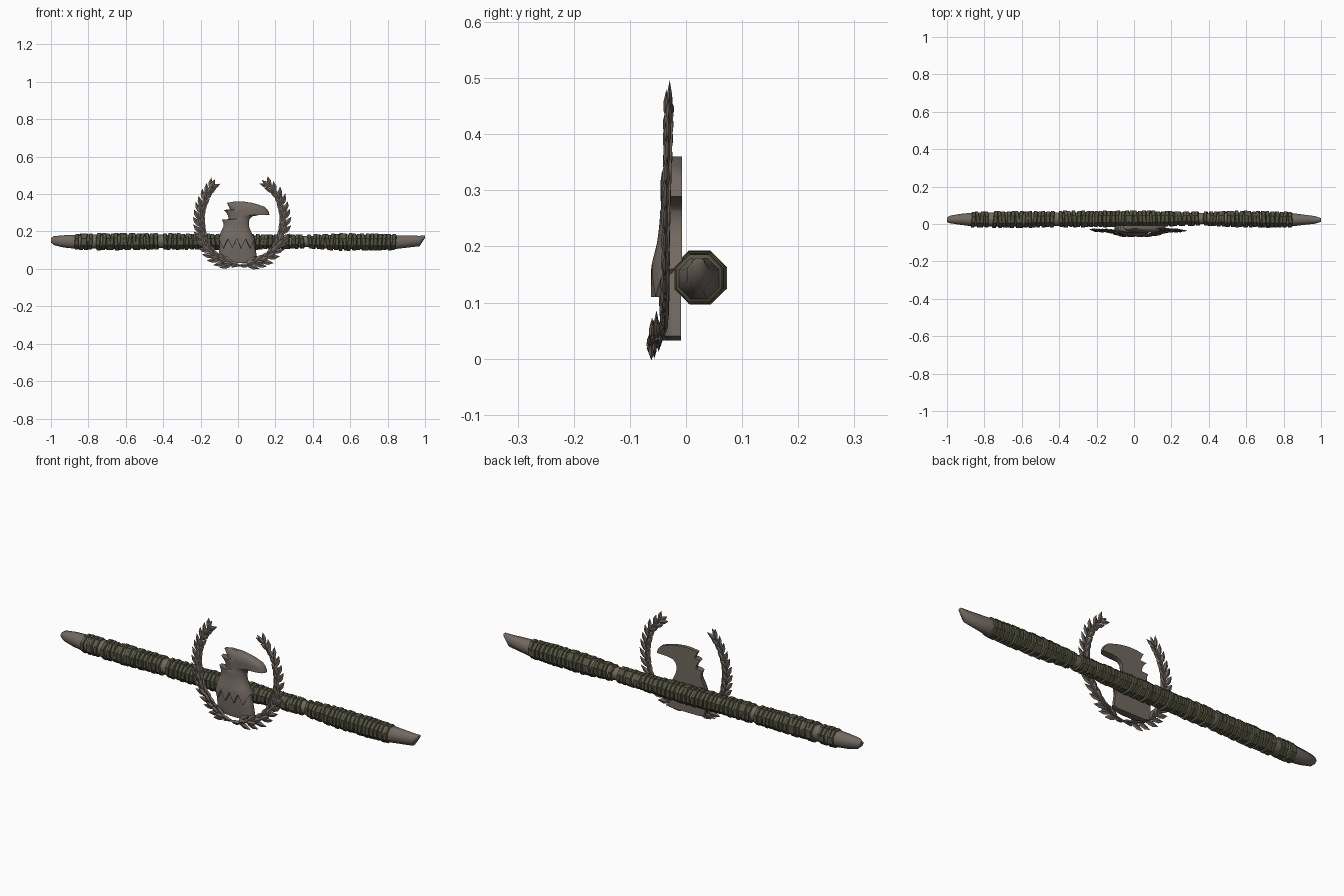
import bpy, bmesh, math, random
from mathutils import Vector

if "Cube" in bpy.data.objects:
    bpy.data.objects.remove(bpy.data.objects["Cube"])
random.seed(4)

def material(name, rgb):
    m = bpy.data.materials.new(name)
    m.diffuse_color = (*rgb, 1)
    m.use_nodes = True
    m.node_tree.nodes["Principled BSDF"].inputs["Base Color"].default_value = m.diffuse_color
    return m

METAL = material("grey brown metal", (0.165, 0.138, 0.118))
WRAP = material("olive wrap", (0.088, 0.088, 0.052))

def finish(bm, name, mat, angle=None):
    bmesh.ops.recalc_face_normals(bm, faces=bm.faces)
    me = bpy.data.meshes.new(name)
    bm.to_mesh(me)
    bm.free()
    ob = bpy.data.objects.new(name, me)
    bpy.context.collection.objects.link(ob)
    me.materials.append(mat)
    if angle:
        bpy.ops.object.select_all(action='DESELECT')
        ob.select_set(True)
        bpy.context.view_layer.objects.active = ob
        bpy.ops.object.shade_smooth_by_angle(angle=math.radians(angle))
    return ob

def loft(bm, loops, caps=True, ring=False):
    rows = [[bm.verts.new(p) for p in lp] for lp in loops]
    n = len(rows[0])
    pairs = list(zip(rows, rows[1:])) + ([(rows[-1], rows[0])] if ring else [])
    for a, b in pairs:
        for i in range(n):
            j = (i + 1) % n
            bm.faces.new((a[i], a[j], b[j], b[i]))
    if caps and not ring:
        bm.faces.new(rows[0])
        bm.faces.new(rows[-1])

# octagonal pole: x, centre y, centre z, half depth, half height
POLE = [(-1, .023, .153, .012, .012), (-.985, .024, .151, .02, .024), (-.93, .025, .147, .029, .033),
        (-.87, .024, .145, .036, .037), (-.6, .024, .146, .038, .039), (-.42, .026, .147, .036, .036),
        (0, .027, .143, .038, .036), (.37, .029, .146, .030, .030), (.55, .026, .144, .037, .039),
        (.84, .023, .143, .036, .037), (.97, .022, .149, .02, .028), (1, .022, .172, .010, .007)]

def pole_at(x):
    for a, b in zip(POLE, POLE[1:]):
        if x <= b[0]:
            t = (x - a[0]) / (b[0] - a[0])
            return [p + (q - p) * t for p, q in zip(a, b)]
    return POLE[-1]

def octagon(row, grow=0, dx=0, tilt=0, phase=0):
    x, yc, zc, ry, rz = row
    out = []
    for k in range(8):
        a = math.pi / 8 + k * math.pi / 4
        out.append((x + dx + tilt * math.sin(a + phase),
                    yc + (ry + grow) * 1.08 * math.cos(a), zc + (rz + grow) * 1.08 * math.sin(a)))
    return out

bm = bmesh.new()
loft(bm, [octagon(r) for r in POLE])
finish(bm, "pole", METAL, 50)

# wrapped bands, slightly tilted, with a few bare gaps
bm = bmesh.new()
x = -.86
while x < .835:
    if min(abs(x - g) for g in (-.775, -.42, .37)) > .012:
        row = pole_at(x)
        w = random.uniform(.021, .026)
        h = random.uniform(.005, .009)
        t, ph = random.uniform(.002, .007), random.uniform(0, 6.28)
        loft(bm, [octagon(row, g, d * w, t, ph) for d, g in
                  ((-.5, -.002), (-.33, h), (.33, h), (.5, -.002))], ring=True)
    x += .0235
finish(bm, "grip_wrap", WRAP, 30)

# eagle relief slices: z, left x, right x, front y
N = 24
def slice_loop(row, back, edge=-.023, zfun=None):
    z, xl, xr, yf = row
    pts = []
    for i in range(N + 1):
        t = i / N
        x = xl + (xr - xl) * t
        d = min(1, min(x - xl, xr - x) / .065)
        y = edge + (yf - edge) * math.sqrt(max(0, 1 - (1 - d) ** 2))
        pts.append((x, y, zfun(t) if zfun else z))
    zb = [zfun(0), zfun(1)] if zfun else [z, z]
    return [(xl, back, zb[0])] + pts + [(xr, back, zb[1])]

HEAD = [(.360, -.02, .03, -.026), (.353, -.06, .075, -.032), (.345, -.055, .105, -.038),
        (.332, -.048, .143, -.043), (.318, -.043, .157, -.045), (.315, -.076, .159, -.045),
        (.300, -.062, .166, -.045), (.289, -.056, .168, -.045), (.2875, -.055, .11, -.045),
        (.281, -.053, .078, -.045), (.266, -.05, .063, -.045), (.263, -.086, .061, -.046),
        (.245, -.078, .058, -.047), (.225, -.078, .06, -.049), (.205, -.088, .067, -.052),
        (.185, -.096, .077, -.057), (.168, -.101, .086, -.061)]

def zigzag(t):
    f = (t * 4) % 1
    return .160 - .050 * (1 - abs(2 * f - 1))

bm = bmesh.new()
loops = [slice_loop(r, -.007) for r in HEAD]
loops.append(slice_loop((0, -.103, .09, -.062), -.007, -.028, zigzag))
loops.append(slice_loop((0, -.098, .085, -.044), -.009, -.02, zigzag))
loft(bm, loops, caps=False)
bm.verts.ensure_lookup_table()
bm.faces.new(bm.verts[:N + 3])
finish(bm, "eagle_head_and_neck", METAL, 40)

# plain chest below the feather collar
bm = bmesh.new()
loft(bm, [slice_loop(r, -.009) for r in
          [(.20, -.08, .06, -.04), (.15, -.098, .085, -.048), (.10, -.101, .095, -.048),
           (.06, -.099, .102, -.046), (.04, -.094, .104, -.045), (.032, -.07, .085, -.044)]])
finish(bm, "eagle_chest", METAL, 40)

# laurel wreath
def add_leaf(bm, p, ang, length, width, lean=0):
    d = Vector((math.cos(ang), lean, math.sin(ang)))
    s = Vector((-math.sin(ang), 0, math.cos(ang)))
    f = Vector((0, -1, 0))
    base, tip = bm.verts.new(p), bm.verts.new(p + d * length)
    rings = []
    for t, w in ((.3, .85), (.6, 1)):
        c = p + d * length * t
        rings.append([bm.verts.new(c + o) for o in
                      (s * width * w / 2, f * .005, -s * width * w / 2, -f * .004)])
    for i in range(4):
        j = (i + 1) % 4
        bm.faces.new((base, rings[0][i], rings[0][j]))
        bm.faces.new((rings[0][i], rings[1][i], rings[1][j], rings[0][j]))
        bm.faces.new((rings[1][i], tip, rings[1][j]))

def spline(pts, n):
    pts = [Vector(p) for p in pts]
    pts = [pts[0] * 2 - pts[1]] + pts + [pts[-1] * 2 - pts[-2]]
    dense = []
    for a, b, c, d in zip(pts, pts[1:], pts[2:], pts[3:]):
        for k in range(20):
            t = k / 20
            dense.append(.5 * (2 * b + (c - a) * t + (2 * a - 5 * b + 4 * c - d) * t * t
                               + (3 * b - a - 3 * c + d) * t ** 3))
    dense.append(pts[-2])
    lens = [0]
    for a, b in zip(dense, dense[1:]):
        lens.append(lens[-1] + (b - a).length)
    return [dense[min(range(len(lens)), key=lambda i: abs(lens[i] - lens[-1] * k / (n - 1)))]
            for k in range(n)]

BRANCHES = {
    "left": [(.045, -.060, .012), (-.03, -.058, .026), (-.10, -.038, .05), (-.165, -.034, .11),
             (-.198, -.032, .20), (-.203, -.031, .29), (-.180, -.031, .375), (-.150, -.030, .425)],
    "right": [(-.035, -.060, .012), (.06, -.058, .027), (.14, -.038, .05), (.21, -.035, .12),
              (.243, -.034, .21), (.246, -.032, .29), (.225, -.029, .375), (.175, -.027, .435)]}
for side, pts in BRANCHES.items():
    bm = bmesh.new()
    path = spline(pts, 17)
    n = len(path)
    for i, p in enumerate(path):
        v = path[min(i + 1, n - 1)] - path[max(i - 1, 0)]
        a = math.atan2(v.z, v.x)
        if i >= 2:
            big = 1 - .2 * i / n
            for sg in (1, -1):
                add_leaf(bm, p + Vector((0, .002 * sg, 0)), a + sg * .48, .078 * big, .027 * big)
        if i >= 1:
            add_leaf(bm, p + Vector((0, -.005, 0)), a + .12 * (-1) ** i, .062, .023)
    # stem
    loops = []
    for i, p in enumerate(path):
        v = (path[min(i + 1, n - 1)] - path[max(i - 1, 0)]).normalized()
        s = v.cross(Vector((0, 1, 0))).normalized()
        loops.append([p + (s * math.cos(k * math.pi / 3) + Vector((0, 1, 0)) * math.sin(k * math.pi / 3)) * .005
                      for k in range(6)])
    loft(bm, loops)
    finish(bm, "wreath_" + side, METAL, 30)
